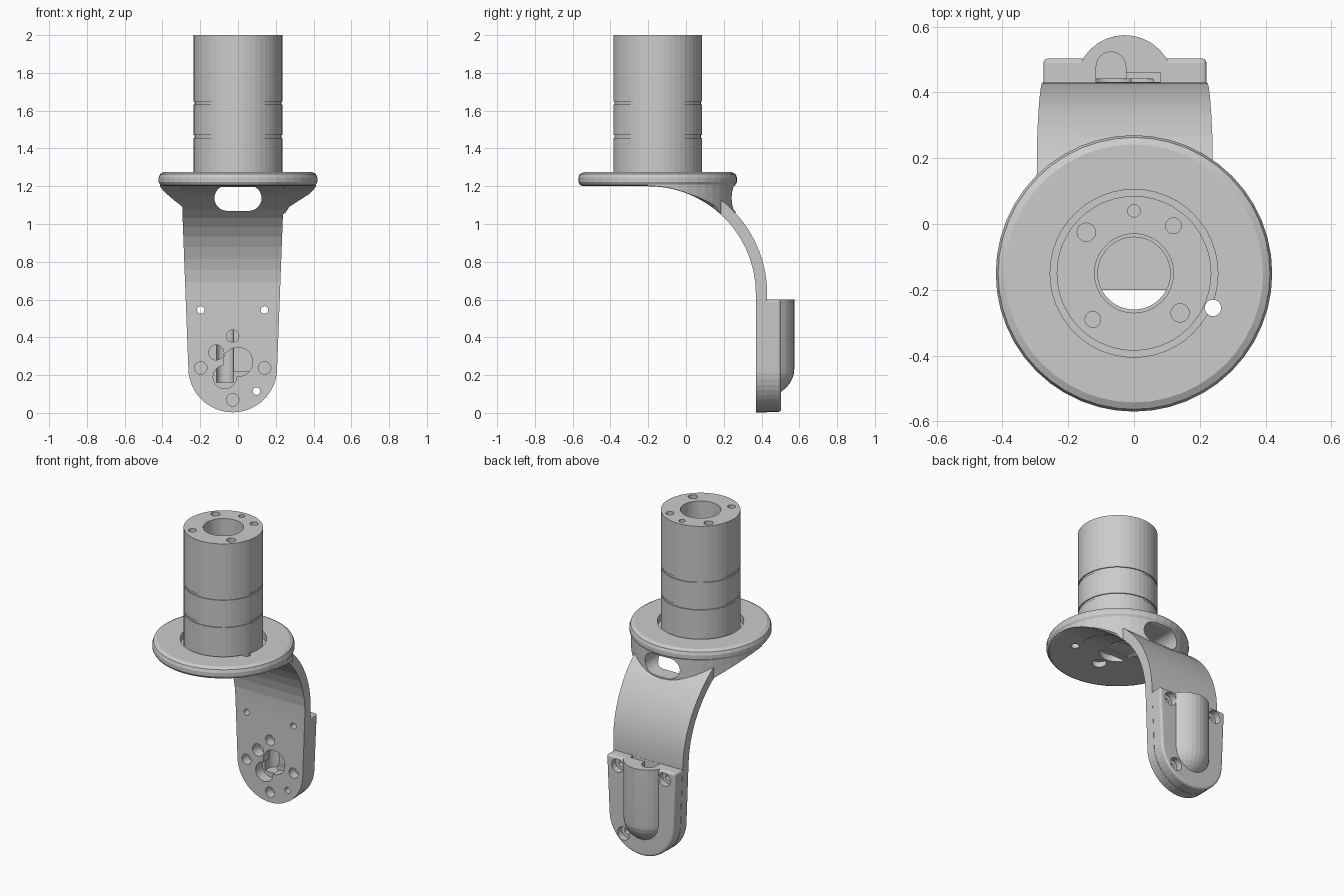
import bpy, bmesh, math
from mathutils import Vector

if "Cube" in bpy.data.objects:
    bpy.data.objects.remove(bpy.data.objects["Cube"])

AX = -0.15      # y of the post axis
CX = -0.028     # x of the arm centre line


def finish(name, bm):
    bmesh.ops.recalc_face_normals(bm, faces=bm.faces)
    me = bpy.data.meshes.new(name)
    bm.to_mesh(me)
    bm.free()
    ob = bpy.data.objects.new(name, me)
    bpy.context.collection.objects.link(ob)
    return ob


def prism(name, pts, axis, a, b):
    """Extrude a 2D outline along x, y or z from a to b."""
    place = {'x': lambda p, t: (t, p[0], p[1]),
             'y': lambda p, t: (p[0], t, p[1]),
             'z': lambda p, t: (p[0], p[1], t)}[axis]
    bm = bmesh.new()
    face = bm.faces.new([bm.verts.new(place(p, a)) for p in pts])
    ext = bmesh.ops.extrude_face_region(bm, geom=[face])
    d = Vector(place((0, 0), b - a))
    bmesh.ops.translate(bm, vec=d, verts=[v for v in ext['geom'] if isinstance(v, bmesh.types.BMVert)])
    return finish(name, bm)


def arc(cx, cy, r, a0, a1, n):
    return [(cx + r * math.cos(math.radians(a0 + (a1 - a0) * i / n)),
             cy + r * math.sin(math.radians(a0 + (a1 - a0) * i / n))) for i in range(n + 1)]


def rod(u, v, r, axis, a, b, n=20):
    return prism("cutter", arc(u, v, r, 0, 360, n)[:-1], axis, a, b)


def box(x0, x1, y0, y1, z0, z1):
    return prism("cutter", [(x0, y0), (x1, y0), (x1, y1), (x0, y1)], 'z', z0, z1)


def bake(ob):
    dg = bpy.context.evaluated_depsgraph_get()
    me = bpy.data.meshes.new_from_object(ob.evaluated_get(dg))
    ob.modifiers.clear()
    ob.data = me


def boolean(ob, op, *others):
    for o in others:
        m = ob.modifiers.new("bool", 'BOOLEAN')
        m.operation, m.solver, m.object = op, 'EXACT', o
        bake(ob)
        bpy.data.objects.remove(o)
    return ob


def lathe(name, prof, n):
    bm = bmesh.new()
    rings = [[bm.verts.new((r * math.cos(2 * math.pi * i / n), AX + r * math.sin(2 * math.pi * i / n), z))
              for i in range(n)] for r, z in prof]
    for k, ring in enumerate(rings):
        nxt = rings[(k + 1) % len(rings)]
        for i in range(n):
            j = (i + 1) % n
            bm.faces.new((ring[i], ring[j], nxt[j], nxt[i]))
    return finish(name, bm)


# Flange and hollow grooved post, one turned profile
post = lathe("flange_and_post", [
    (.11, 1.2), (.395, 1.2), (.41, 1.206), (.42, 1.222), (.42, 1.245), (.413, 1.264), (.392, 1.275),
    (.255, 1.275), (.255, 1.23), (.235, 1.23),
    (.235, 1.455), (.229, 1.455), (.229, 1.47), (.235, 1.47),
    (.235, 1.633), (.229, 1.633), (.229, 1.648), (.235, 1.648),
    (.235, 2), (.12, 2), (.12, 1.24), (.11, 1.24)], 48)
# Blind holes in the post top, drain hole, screw holes underneath
for x, y, r in [(0, .04, .019), (.12, -.005, .024), (-.145, -.025, .028), (.14, -.27, .028), (-.125, -.29, .024)]:
    boolean(post, 'DIFFERENCE', rod(x, y, r, 'z', 1.85, 2.1, 16))
boolean(post, 'DIFFERENCE', rod(.24, -.255, .025, 'z', 1.1, 1.4))
for k in range(4):
    a = k * math.pi / 2
    boolean(post, 'DIFFERENCE',
            rod(.17 * math.cos(a), AX + .17 * math.sin(a), .043, 'z', 1.1, 1.235))

# Curved arm: side profile limited by the front outline
side = (arc(-.2, .63, .57, 90, 0, 14) + [(.37, -.05), (.43, -.05)]
        + arc(-.2, .63, .63, 0, 64, 12) + [(-.2, 1.21)])
arm = prism("curved_arm", side, 'x', -.6, .6)
front = arc(CX, .238, .235, 180, 360, 24) + [(.238, 1.05), (.242, 1.25), (-.297, 1.25), (-.294, 1.05)]
boolean(arm, 'INTERSECT', prism("cutter", front, 'y', -.8, .8))

# Flared neck between arm and flange
neck_side = (arc(-.2, .63, .572, 90, 38, 8)
             + [(.3, 1.005), (.268, 1.055), (.253, 1.11), (.256, 1.16), (.27, 1.215), (-.2, 1.215)])
neck = prism("neck", neck_side, 'x', -.6, .6)
flare = [(-.29, .95), (-.294, 1.04), (-.31, 1.09), (-.41, 1.18), (-.43, 1.23),
         (.43, 1.23), (.41, 1.18), (.27, 1.09), (.24, 1.04), (.235, .95)]
boolean(neck, 'INTERSECT', prism("cutter", flare, 'y', -.8, .8),
        rod(0, AX, .412, 'z', .8, 1.4, 48))
boolean(arm, 'UNION', neck)

# Slot through the neck
slot = arc(.0575, 1.137, .0675, -90, 90, 12) + arc(-.0575, 1.137, .0675, 90, 270, 12)
boolean(arm, 'DIFFERENCE', prism("cutter", slot, 'y', -.15, .7))

# Back cover plate with rounded rim and domed bulge
cover_pts = arc(CX, .238, .233, 180, 360, 24) + [(.221, .6), (-.276, .6)]
cover = prism("back_cover", cover_pts, 'y', .40, .503)
bev = cover.modifiers.new("bevel", 'BEVEL')
bev.width, bev.segments, bev.limit_method, bev.angle_limit = .014, 3, 'ANGLE', math.radians(50)
bake(cover)

bm = bmesh.new()
n, rad = 32, .148
prof = [(rad, .6)] + [(rad * math.cos(t * math.pi / 16), .238 - rad * math.sin(t * math.pi / 16)) for t in range(8)]
rings = [[bm.verts.new((CX + r * math.cos(2 * math.pi * i / n), .426 + r * math.sin(2 * math.pi * i / n), z))
          for i in range(n)] for r, z in prof]
tip = bm.verts.new((CX, .426, .238 - rad))
bm.faces.new(rings[0])
for k in range(len(rings) - 1):
    for i in range(n):
        j = (i + 1) % n
        bm.faces.new((rings[k][i], rings[k][j], rings[k + 1][j], rings[k + 1][i]))
for i in range(n):
    bm.faces.new((rings[-1][i], rings[-1][(i + 1) % n], tip))
bulge = finish("bulge", bm)
boolean(bulge, 'DIFFERENCE', box(-.5, .5, .1, .42, -.1, .8))
boolean(cover, 'UNION', bulge)
boolean(arm, 'UNION', cover)

# Cable channels inside the cover, open at the top
boolean(arm, 'DIFFERENCE',
        prism("cutter", [(-.025, .431), (-.115, .431)] + arc(-.07, .478, .045, 180, 0, 12), 'z', .16, .7),
        box(-.04, .08, .431, .459, .22, .7))

# Motor holes in the front face
for x, z, r in [(0, .27, .078), (-.115, .32, .04), (-.07, .19, .062)]:
    boolean(arm, 'DIFFERENCE', rod(x, z, r, 'y', .3, .44, 24))
for k in range(4):
    a = k * math.pi / 2
    boolean(arm, 'DIFFERENCE',
            rod(CX + .169 * math.cos(a), .238 + .169 * math.sin(a), .033, 'y', .3, .431))
# Cover screws: through hole plus counterbore
for x, z in [(-.197, .545), (.14, .545), (.098, .115)]:
    boolean(arm, 'DIFFERENCE', rod(x, z, .02, 'y', .3, .8), rod(x, z, .043, 'y', .462, .8))
arm.name = "arm_with_cover"

for ob in (post, arm):
    bpy.ops.object.select_all(action='DESELECT')
    ob.select_set(True)
    bpy.context.view_layer.objects.active = ob
    bpy.ops.object.shade_smooth_by_angle(angle=math.radians(6))
